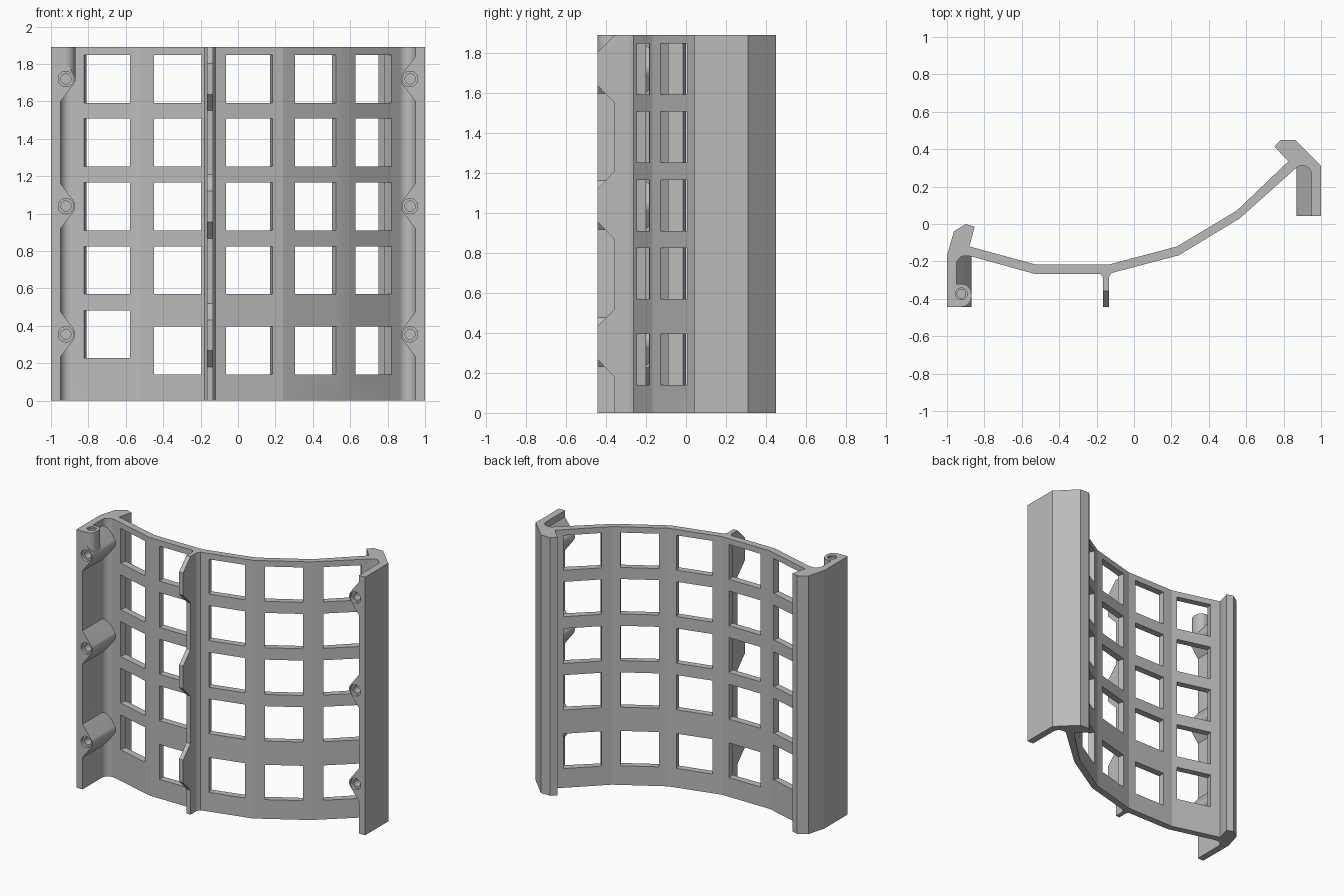
import bpy, bmesh
from math import sin, cos, radians, atan2
from mathutils import Matrix, Vector

old = bpy.data.objects.get("Cube")
if old:
    bpy.data.objects.remove(old, do_unlink=True)

GREY = (0.5, 0.5, 0.5, 1)
grey = bpy.data.materials.new("mid_grey_plastic")
grey.use_nodes = True
grey.diffuse_color = GREY
next(n for n in grey.node_tree.nodes if n.type == 'BSDF_PRINCIPLED').inputs["Base Color"].default_value = GREY
HEIGHT = 1.89


def finish(name, bm):
    bmesh.ops.recalc_face_normals(bm, faces=bm.faces[:])
    mesh = bpy.data.meshes.new(name)
    bm.to_mesh(mesh)
    bm.free()
    mesh.materials.append(grey)
    ob = bpy.data.objects.new(name, mesh)
    bpy.context.collection.objects.link(ob)
    return ob


def prism(name, points, lo, hi, place):
    """Extrude a closed 2D outline between lo and hi."""
    bm = bmesh.new()
    a = [bm.verts.new(place(u, v, lo)) for u, v in points]
    b = [bm.verts.new(place(u, v, hi)) for u, v in points]
    bm.faces.new(a)
    bm.faces.new(b[::-1])
    n = len(a)
    for i in range(n):
        j = (i + 1) % n
        bm.faces.new((a[i], a[j], b[j], b[i]))
    return finish(name, bm)


def arc(cx, cy, r, start, end, steps):
    angles = [radians(start + (end - start) * i / steps) for i in range(steps + 1)]
    return [(cx + r * cos(t), cy + r * sin(t)) for t in angles]


def cylinder(bm, r, depth, matrix):
    bmesh.ops.create_cone(bm, cap_ends=True, segments=36, radius1=r, radius2=r,
                          depth=depth, matrix=matrix)


def cut(ob, cutter):
    mod = ob.modifiers.new("cut", 'BOOLEAN')
    mod.operation = 'DIFFERENCE'
    mod.solver = 'EXACT'
    mod.use_self = True
    mod.object = cutter
    deps = bpy.context.evaluated_depsgraph_get()
    mesh = bpy.data.meshes.new_from_object(ob.evaluated_get(deps))
    ob.modifiers.clear()
    ob.data = mesh


# Curved panel, both edge flanges and the low rib in one outline
front = [(-0.87, -0.173), (-0.53, -0.267), (-0.14, -0.267), (0.24, -0.167), (0.565, 0.03), (0.86, 0.31)]
outline = [(-1, -0.443), (-0.95, -0.443)]
outline += arc(-0.90, -0.22, 0.05, 180, 76, 11)
outline += front[:2]
outline += [(-0.18, -0.267), (-0.167, -0.285), (-0.167, -0.357), (-0.135, -0.357), (-0.135, -0.285), (-0.12, -0.262)]
outline += front[3:5]
outline += arc(0.90, 0.262, 0.05, 134, 0, 14)
outline += [(0.95, 0.043), (1, 0.043), (1, 0.31), (0.86, 0.45), (0.785, 0.45), (0.75, 0.415), (0.825, 0.335)]
outline += [(0.55, 0.072), (0.23, -0.12), (-0.135, -0.217), (-0.525, -0.217), (-0.88, -0.12)]
outline += [(-0.852, -0.015), (-0.90, 0), (-0.963, -0.04), (-1, -0.17)]
shell = prism("grille_panel", outline, 0, HEIGHT, lambda u, v, w: (u, v, w))

# Square windows, cut square to each flat of the panel
WINDOW = 0.255
columns = [-0.70, -0.322, 0.06, 0.415, 0.72]
rows = [1.72, 1.38, 1.038, 0.697, 0.268]
bm = bmesh.new()
for col, x in enumerate(columns):
    p, q = Vector(front[col]), Vector(front[col + 1])
    y = p.y + (q.y - p.y) * (x - p.x) / (q.x - p.x)
    turn = Matrix.Rotation(atan2(q.y - p.y, q.x - p.x), 4, 'Z')
    for row, z in enumerate(rows):
        if col == 0 and row == 4:
            z = 0.355
        size = Matrix.Diagonal((WINDOW, 0.16, WINDOW, 1))
        bmesh.ops.create_cube(bm, size=1, matrix=Matrix.Translation((x, y, z)) @ turn @ size)
windows = finish("window_cutter", bm)
cut(shell, windows)

# Stepped screw holes
LEVELS = [0.355, 1.04, 1.72]
SIDES = [("right", -1, -0.443, -0.15), ("left", 1, 0.043, 0.32)]
lay = Matrix.Rotation(radians(90), 4, 'X')
wide, deep = bmesh.new(), bmesh.new()
for _, side, y, _ in SIDES:
    for z in LEVELS:
        at = Matrix.Translation((side * 0.92, y, z))
        cylinder(wide, 0.041, 0.04, at @ lay)
        cylinder(deep, 0.027, 0.3, at @ lay)
post_at = Matrix.Translation((-0.923, -0.373, HEIGHT))
cylinder(wide, 0.031, 0.02, post_at)
cylinder(deep, 0.023, 0.2, post_at)
holes = [finish("wide_hole_cutter", wide), finish("deep_hole_cutter", deep)]

# Screw bosses blended into the flange walls
parts = [shell]
for label, side, y0, y1 in SIDES:
    for name, z in zip(("lower", "middle", "upper"), LEVELS):
        shape = [(-0.96, -0.135)] + arc(-0.92, 0, 0.05, -35, 35, 8) + [(-0.96, 0.135)]
        parts.append(prism(f"{label}_{name}_boss", shape, y0, y1,
                           lambda u, v, w: (-side * u, w, z + v)))

# Upright post on the upper right boss
shape = [(-0.96, -0.443)] + arc(-0.923, -0.39, 0.053, -90, 0, 9)
shape += arc(-0.923, -0.373, 0.053, 0, 90, 9) + [(-0.96, -0.32)]
parts.append(prism("upright_post", shape, 1.71, HEIGHT, lambda u, v, w: (u, v, w)))

for ob in parts:
    for hole in holes:
        cut(ob, hole)

# Raised tabs along the rib
for name, z in zip(("lower", "middle", "upper"), (0.18, 0.868, 1.55)):
    shape = [(-0.35, z), (-0.357, z), (-0.443, z + 0.088), (-0.443, z + 0.252), (-0.357, z + 0.34), (-0.35, z + 0.34)]
    parts.append(prism(f"{name}_rib_tab", shape, -0.167, -0.135, lambda u, v, w: (w, u, v)))

for helper in [windows] + holes:
    bpy.data.objects.remove(helper, do_unlink=True)

# Smooth the rounds, keep every flat crisp
bpy.ops.object.select_all(action='DESELECT')
for ob in parts:
    ob.select_set(True)
bpy.context.view_layer.objects.active = shell
bpy.ops.object.shade_smooth_by_angle(angle=radians(11.5))
